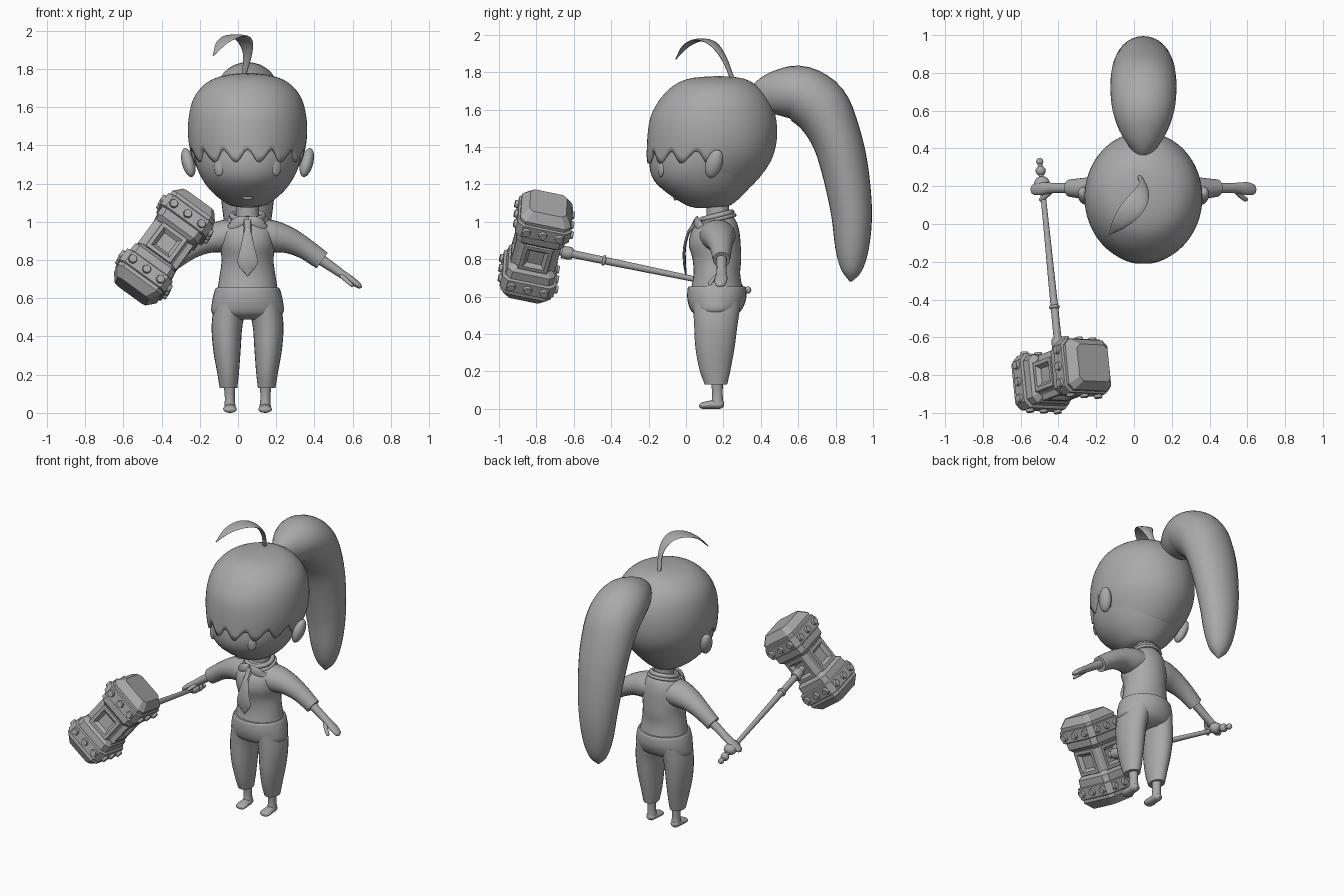
import bpy, bmesh, math
from mathutils import Vector, Matrix

cube = bpy.data.objects.get("Cube")
if cube:
    bpy.data.objects.remove(cube, do_unlink=True)

CX = 0.05  # body centre line
X, Y, Z = Vector((1, 0, 0)), Vector((0, 1, 0)), Vector((0, 0, 1))

clay = bpy.data.materials.new("clay_grey")
clay.use_nodes = True
clay.diffuse_color = (0.4, 0.4, 0.4, 1)
clay.node_tree.nodes["Principled BSDF"].inputs["Base Color"].default_value = (0.4, 0.4, 0.4, 1)


def finish(name, bm, angle=40):
    bmesh.ops.recalc_face_normals(bm, faces=bm.faces)
    mesh = bpy.data.meshes.new(name)
    bm.to_mesh(mesh)
    bm.free()
    mesh.materials.append(clay)
    ob = bpy.data.objects.new(name, mesh)
    bpy.context.collection.objects.link(ob)
    bpy.ops.object.select_all(action="DESELECT")
    ob.select_set(True)
    bpy.context.view_layer.objects.active = ob
    if angle:
        bpy.ops.object.shade_smooth_by_angle(angle=math.radians(angle))
    return ob


def spline(rows, sub):
    """Smooth curve through rows of any width."""
    p = [Vector(r) for r in rows]
    p = [2 * p[0] - p[1]] + p + [2 * p[-1] - p[-2]]
    out = []
    for a, b, c, d in zip(p, p[1:], p[2:], p[3:]):
        for k in range(sub):
            t = k / sub
            out.append((2 * b + (c - a) * t + (2 * a - 5 * b + 4 * c - d) * t * t
                        + (3 * b - a - 3 * c + d) * t ** 3) / 2)
    return out + [p[-2]]


def limb(name, rows, side=X, up=None, n=24, sub=4, angle=50):
    """Elliptic loft; rows are x, y, z, half width along side, half depth."""
    pts = spline(rows, sub)
    bm = bmesh.new()
    rings = []
    for i, p in enumerate(pts):
        c = Vector(p[:3])
        tan = Vector(pts[min(i + 1, len(pts) - 1)][:3]) - Vector(pts[max(i - 1, 0)][:3])
        v = up or tan.cross(side).normalized()
        ring = []
        for k in range(n):
            a = math.tau * k / n
            ring.append(bm.verts.new(c + side * max(p[3], .001) * math.cos(a)
                                     + v * max(p[4], .001) * math.sin(a)))
        rings.append(ring)
    for r, s in zip(rings, rings[1:]):
        for k in range(n):
            bm.faces.new((r[k], r[k - 1], s[k - 1], s[k]))
    bm.faces.new(rings[0])
    bm.faces.new(rings[-1])
    return finish(name, bm, angle)


def stack(rows):
    """Turn z, half width, front y, back y into loft rows."""
    return [(CX, (f + b) / 2, z, w, (b - f) / 2) for z, w, f, b in rows]


def ball(name, loc, scale, rot=Matrix()):
    bm = bmesh.new()
    m = Matrix.Translation(loc) @ rot @ Matrix.Diagonal((*scale, 1))
    bmesh.ops.create_uvsphere(bm, u_segments=20, v_segments=12, radius=1, matrix=m)
    return finish(name, bm, 60)


def ring(name, loc, axis, radius, thick, squash=1):
    bm = bmesh.new()
    q = axis.to_track_quat("Z", "Y")
    n, m = 28, 8
    grid = []
    for i in range(n):
        a = math.tau * i / n
        grid.append([bm.verts.new(Vector(loc) + q @ Vector((
            math.cos(a) * (radius + thick * math.cos(b)),
            math.sin(a) * (radius + thick * math.cos(b)) * squash,
            thick * math.sin(b)))) for b in (math.tau * j / m for j in range(m))])
    for i in range(n):
        for j in range(m):
            bm.faces.new((grid[i][j], grid[i - 1][j], grid[i - 1][j - 1], grid[i][j - 1]))
    return finish(name, bm, 60)


# Head
limb("head", stack([(1.075, .03, .05, .18), (1.09, .10, 0, .24), (1.15, .18, -.095, .31),
                    (1.22, .235, -.17, .37), (1.30, .27, -.195, .42), (1.40, .285, -.185, .45),
                    (1.54, .28, -.17, .455), (1.66, .23, -.09, .4)]), up=Y, n=48)

# Hair cap with a scalloped fringe that drops behind the ears
cap = spline(stack([(1.78, 0, .17, .18), (1.77, .10, .04, .29), (1.745, .185, -.04, .355),
                    (1.70, .245, -.10, .41), (1.64, .285, -.15, .452), (1.56, .306, -.19, .48),
                    (1.47, .312, -.205, .487), (1.38, .302, -.21, .475), (1.30, .275, -.21, .44),
                    (1.20, .215, -.175, .36), (1.13, .15, -.12, .27)]), 12)


def hem(a):
    d = abs(math.degrees(a))
    t = min(max((d - 92) / 12, 0), 1)
    return (1.345 + .033 * math.cos(14 * a)) * (1 - t) + 1.15 * t


def cap_point(a, z):
    for p, q in zip(cap, cap[1:]):
        if q[2] <= z:
            r = p.lerp(q, (p[2] - z) / max(p[2] - q[2], 1e-6))
            break
    else:
        r = cap[-1]
    return Vector((CX + r[3] * math.sin(a), r[1] - r[4] * math.cos(a), z))


bm = bmesh.new()
seg, lev = 120, 24
cols = []
for i in range(seg):
    a = math.tau * i / seg - math.pi
    cols.append([bm.verts.new(cap_point(a, 1.7798 - (1.7798 - hem(a)) * (k / lev) ** 1.8))
                 for k in range(1, lev + 1)])
top = bm.verts.new((CX, .175, 1.78))
for i in range(seg):
    c, d = cols[i - 1], cols[i]
    bm.faces.new((top, c[0], d[0]))
    for k in range(lev - 1):
        bm.faces.new((c[k], c[k + 1], d[k + 1], d[k]))
hair = finish("hair_cap", bm, 60)
solid = hair.modifiers.new("thickness", "SOLIDIFY")
solid.thickness, solid.offset = .025, -1

# Ponytail and top curl
limb("ponytail", [(CX, .36, 1.66, .03, .05), (CX, .41, 1.675, .075, .09), (CX, .50, 1.69, .13, .125),
                  (CX, .61, 1.685, .165, .15), (CX, .72, 1.61, .175, .155), (CX, .80, 1.46, .17, .135),
                  (CX, .85, 1.28, .155, .125), (CX, .885, 1.05, .13, .11), (CX, .888, .86, .10, .09),
                  (CX, .885, .74, .06, .055), (CX, .88, .68, .005, .005)], n=28)
limb("top_curl", [(.03, .25, 1.76, .012, .012), (.05, .20, 1.88, .028, .011), (.03, .14, 1.955, .05, .009),
                  (-.02, .07, 1.972, .057, .008), (-.08, 0, 1.94, .038, .007), (-.13, -.055, 1.87, .003, .003)],
     side=Vector((.87, -.5, 0)), n=12)

# Face
ball("mouth", (CX, -.052, 1.13), (.032, .012, .018), Matrix.Rotation(-.8, 4, "X"))

# Neck, shirt and collar
limb("neck", stack([(.98, .065, .11, .24), (1.06, .06, .11, .23), (1.16, .06, .11, .23)]), up=Y)
limb("shirt", stack([(.63, .16, .025, .305), (.72, .146, .04, .29), (.80, .136, .035, .295),
                     (.88, .145, .015, .292), (.95, .14, .03, .285), (1.0, .11, .075, .27),
                     (1.03, .075, .10, .25)]), up=Y, n=32)
ring("collar", (CX, .165, 1.032), Vector((0, -.25, 1)), .082, .015)
ring("collar_edge", (CX, .165, 1.012), Vector((0, -.25, 1)), .098, .01)
limb("tie", [(CX, .055, 1.01, .024, .014), (CX, .04, .975, .02, .014), (CX, .012, .94, .022, .008),
             (CX, -.008, .86, .038, .008), (CX, -.008, .78, .052, .008), (CX, 0, .715, .002, .004)],
     n=8, sub=3, angle=25)

# Trousers seat
limb("trouser_seat", stack([(.655, .163, .015, .315), (.64, .172, .008, .322), (.58, .186, .008, .32),
                            (.52, .185, .03, .29), (.49, .12, .08, .24)]), up=Y, n=32)

# Paired parts
for tag, s in (("left", 1), ("right", -1)):
    def place(rows):
        return [(CX + s * r[0], *r[1:]) for r in rows]
    ball(tag + "_ear", (CX + s * .31, .15, 1.31), (.034, .045, .08),
         Matrix.Rotation(s * .25, 4, "Y") @ Matrix.Rotation(-.3, 4, "X"))
    ball(tag + "_eye", (CX + s * .15, -.135, 1.285), (.028, .012, .045), Matrix.Rotation(s * .5, 4, "Z"))
    limb(tag + "_collar_flap", place([(.005, .06, 1.02, .006, .012), (.04, .05, 1.005, .006, .026),
                                      (.085, .07, .985, .006, .022), (.10, .09, .985, .003, .006)]),
         side=Vector((0, -.95, .3)), n=8)
    limb(tag + "_sleeve", place([(.04, .165, .93, .10, .075), (.12, .17, .925, .095, .085),
                                 (.21, .178, .905, .077, .07), (.30, .187, .86, .059, .056),
                                 (.39, .19, .797, .046, .05)]), side=Y)
    limb(tag + "_hand", place([(.35, .19, .825, .03, .03), (.45, .19, .757, .026, .025),
                               (.50, .19, .722, .029, .022), (.55, .187, .69, .034, .019),
                               (.585, .183, .664, .026, .014), (.597, .182, .656, .004, .003)]), side=Y, n=16)
    limb(tag + "_thumb", place([(.49, .175, .72, .014, .014), (.52, .145, .692, .013, .013),
                                (.545, .127, .67, .011, .011), (.55, .122, .665, .002, .002)]), side=Z, n=12)
    limb(tag + "_trouser_leg", place([(.085, .165, .58, .088, .13), (.107, .16, .46, .081, .117),
                                      (.108, .155, .33, .072, .105), (.102, .155, .21, .057, .083),
                                      (.10, .16, .13, .046, .06)]), up=Y)
    limb(tag + "_ankle", place([(.095, .165, .16, .032, .034), (.093, .168, .08, .026, .028),
                                (.092, .168, .02, .031, .034)]), up=Y, n=16)
    limb(tag + "_foot", place([(.092, .203, .022, .012, .012), (.092, .185, .024, .029, .023),
                               (.092, .14, .023, .032, .023), (.092, .10, .019, .036, .019),
                               (.092, .078, .016, .028, .014), (.092, .07, .015, .004, .004)]), n=16)

# Hammer handle
base, core = Vector((-.50, .34, .633)), Vector((-.385, -.80, .868))
fwd = (core - base).normalized()
along = Vector((.35, .095, .475))
along = (along - fwd * along.dot(fwd)).normalized()
across = along.cross(fwd)
fist = base + fwd * .13
ball("right_fist", fist + Vector((.0, 0, .01)), (.042, .04, .036))
limb("handle", [(*(base + fwd * t), r, r) for t, r in ((0, .012), (.4, .016), (.8, .02), (1.15, .022))],
     n=16)
for name, t, r in (("pommel", .01, .019), ("pommel_ring", .06, .027)):
    ball(name, base + fwd * t, (r, r, r))
ring("handle_ring", base + fwd * .80, fwd, .02, .009)
limb("handle_socket", [(*(base + fwd * t), r, r) for t, r in ((.97, .028), (.985, .034), (1.03, .034))], n=16)

# Hammer head: chamfered square sections along the long axis
frame = Matrix((across, fwd, along)).transposed().to_4x4()
frame.translation = core


def block(name, sections, chamfer=.22):
    bm = bmesh.new()
    loops = []
    for t, h in sections:
        k = h * (1 - chamfer)
        pts = ((h, k), (k, h), (-k, h), (-h, k), (-h, -k), (-k, -h), (k, -h), (h, -k))
        loops.append([bm.verts.new(frame @ Vector((x, y, t))) for x, y in pts])
    for a, b in zip(loops, loops[1:]):
        for i in range(8):
            bm.faces.new((a[i], a[i - 1], b[i - 1], b[i]))
    bm.faces.new(loops[0])
    bm.faces.new(loops[-1])
    finish(name, bm, 0)


block("hammer_core", [(-.15, .10), (.15, .10)])
for tag, s in (("upper", 1), ("lower", -1)):
    block(tag + "_hammer_block", [(s * t, h) for t, h in
                                  ((.075, .105), (.10, .13), (.245, .138), (.295, .10))])
    block(tag + "_hammer_band", [(s * t, h) for t, h in
                                 ((.145, .138), (.15, .147), (.22, .147), (.225, .138))])

# Four sides: window frames and rivets
for i in range(4):
    turn = frame @ Matrix.Rotation(i * math.pi / 2, 4, "Z")
    bm = bmesh.new()
    loops = [[bm.verts.new(turn @ Vector((x * h, y, z * h)))
              for x, z in ((1, 1), (-1, 1), (-1, -1), (1, -1))]
             for h, y in ((.085, .09), (.078, .122), (.058, .122), (.04, .101))]
    for a, b in zip(loops, loops[1:]):
        for k in range(4):
            bm.faces.new((a[k], a[k - 1], b[k - 1], b[k]))
    bm.faces.new(loops[-1])
    finish("hammer_window_%d" % (i + 1), bm, 0)
    bm = bmesh.new()
    for t in (-.185, .185):
        for x in (-.09, 0, .09):
            m = turn @ Matrix.Translation((x, .15, t)) @ Matrix.Rotation(-math.pi / 2, 4, "X")
            bmesh.ops.create_cone(bm, cap_ends=True, segments=14, radius1=.026, radius2=.02,
                                  depth=.026, matrix=m)
    finish("hammer_rivets_%d" % (i + 1), bm, 35)
